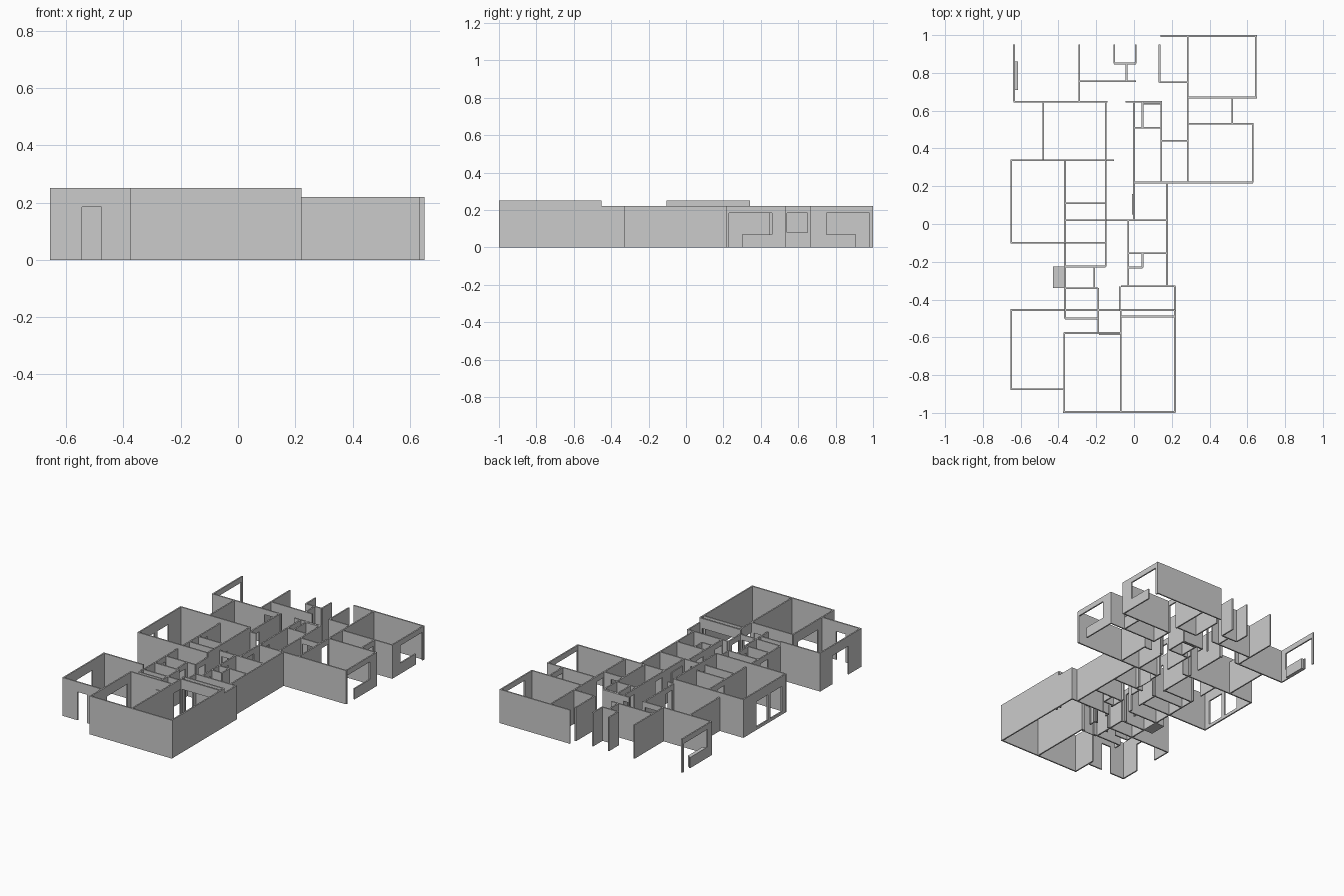
import bpy, bmesh
from mathutils import Matrix

T = 0.009          # wall thickness
LOW, TALL = 0.22, 0.25
HEAD, SILL = 0.185, 0.07


def box(bm, x0, x1, y0, y1, z0, z1):
    m = Matrix.Translation(((x0 + x1) / 2, (y0 + y1) / 2, (z0 + z1) / 2))
    m = m @ Matrix.Diagonal((x1 - x0, y1 - y0, z1 - z0, 1))
    bmesh.ops.create_cube(bm, size=1, matrix=m)


def run(bm, axis, c, a, b, h, holes):
    """One straight wall at coordinate c, from a to b, split round its openings."""
    def piece(p, q, z0, z1):
        if axis == 'x':
            box(bm, c - T / 2, c + T / 2, p, q, z0, z1)
        else:
            box(bm, p, q, c - T / 2, c + T / 2, z0, z1)
    pos = a
    for p, q, z0 in holes:
        if p > pos:
            piece(pos, p, 0, h)
        piece(p, q, HEAD, h)
        if z0 > 0:
            piece(p, q, 0, z0)
        pos = q
    if b > pos:
        piece(pos, b, 0, h)


def finish(name, bm):
    me = bpy.data.meshes.new(name)
    bm.to_mesh(me)
    bm.free()
    bpy.context.collection.objects.link(bpy.data.objects.new(name, me))


def walls(name, h, rows):
    bm = bmesh.new()
    for axis, c, a, b, *holes in rows:
        run(bm, axis, c, a, b, h, holes)
    finish(name, bm)


# Tall front living rooms and west balcony room
walls("front_room_walls", TALL, [
    ('y', -0.995, -0.375, 0.221),
    ('x', -0.37, -0.995, -0.575, (-0.83, -0.62, 0)),
    ('x', 0.217, -0.995, -0.455),
    ('x', -0.07, -0.995, -0.455, (-0.57, -0.5, 0)),
    ('y', -0.577, -0.37, -0.07, (-0.16, -0.09, 0)),
    ('y', -0.49, -0.07, 0.217, (-0.06, 0.2, 0)),
    ('y', -0.455, -0.08, 0.217, (-0.06, 0.2, 0)),
])
walls("west_balcony_walls", TALL, [
    ('y', -0.875, -0.655, -0.37, (-0.545, -0.477, 0)),
    ('x', -0.65, -0.875, -0.455, (-0.745, -0.58, 0)),
    ('y', -0.455, -0.655, -0.365),
])

# Tall middle west room with two tall windows
walls("middle_west_room_walls", TALL, [
    ('x', -0.65, -0.1, 0.34, (-0.055, 0.06, 0.02), (0.09, 0.205, 0.02)),
    ('y', -0.1, -0.655, -0.15),
    ('y', 0.338, -0.655, -0.15),
    ('x', -0.15, -0.1, 0.34, (0.03, 0.1, 0)),
])

# Service rooms between front rooms and the hall
walls("service_room_walls", LOW, [
    ('x', 0.217, -0.455, -0.33),
    ('x', -0.075, -0.455, -0.33, (-0.44, -0.36, 0)),
    ('y', -0.33, -0.07, 0.221),
    ('y', -0.455, -0.365, -0.07, (-0.17, -0.09, 0)),
    ('x', -0.19, -0.577, -0.34),
    ('y', -0.5, -0.365, -0.19, (-0.27, -0.21, 0)),
    ('y', -0.34, -0.365, -0.19),
    ('x', -0.21, -0.34, -0.225, (-0.32, -0.25, 0)),
    ('y', -0.225, -0.365, -0.15),
    ('x', -0.365, -0.5, 0.338, (-0.32, -0.24, SILL), (0.13, 0.2, 0)),
    ('x', -0.15, -0.225, -0.1, (-0.2, -0.13, 0)),
    ('y', 0.02, -0.365, -0.15),
    ('y', 0.11, -0.365, -0.15),
])
walls("middle_room_walls", LOW, [
    ('x', 0.175, -0.33, 0.22),
    ('x', -0.03, -0.33, 0.02, (-0.32, -0.25, 0), (-0.13, -0.06, 0)),
    ('y', -0.155, -0.03, 0.175),
    ('x', 0.045, -0.23, -0.155),
    ('y', -0.23, -0.03, 0.045),
    ('y', 0.02, -0.15, 0.175, (-0.13, -0.05, 0)),
    ('x', 0.0, 0.02, 0.65, (0.05, 0.16, 0), (0.25, 0.32, 0), (0.54, 0.61, 0)),
])

# North-east bedrooms, their corner windows and the link room
walls("northeast_room_walls", LOW, [
    ('y', 0.22, 0.0, 0.63),
    ('x', 0.628, 0.22, 0.53, (0.23, 0.30, 0), (0.30, 0.46, SILL)),
    ('y', 0.53, 0.285, 0.632),
    ('x', 0.52, 0.53, 0.67, (0.54, 0.65, 0.08)),
    ('y', 0.67, 0.285, 0.65),
    ('x', 0.645, 0.67, 0.997, (0.75, 0.91, SILL), (0.91, 0.98, 0)),
    ('y', 0.995, 0.14, 0.65),
    ('x', 0.285, 0.22, 0.995, (0.45, 0.52, 0), (0.68, 0.74, 0)),
    ('y', 0.44, 0.145, 0.285, (0.16, 0.23, 0)),
    ('x', 0.145, 0.22, 0.65, (0.45, 0.505, 0)),
    ('y', 0.648, -0.045, 0.145, (-0.04, 0.0, 0)),
    ('y', 0.636, 0.045, 0.145),
    ('x', 0.045, 0.51, 0.65),
    ('y', 0.51, 0.0, 0.145),
])

# North entrance and north-west rooms
walls("northwest_room_walls", LOW, [
    ('x', -0.635, 0.65, 0.95, (0.69, 0.87, SILL), (0.87, 0.935, 0)),
    ('y', 0.648, -0.639, -0.14, (-0.26, -0.16, 0)),
    ('x', -0.29, 0.65, 0.95),
    ('y', 0.755, -0.29, 0.01),
    ('x', -0.04, 0.755, 0.85),
    ('y', 0.85, -0.105, 0.01),
    ('x', -0.105, 0.85, 0.95),
    ('x', 0.01, 0.85, 0.95),
    ('x', 0.135, 0.75, 0.95),
    ('y', 0.75, 0.135, 0.285),
    ('x', -0.48, 0.34, 0.65, ),
    ('x', -0.15, 0.34, 0.65, (0.36, 0.43, 0)),
    ('y', 0.338, -0.15, -0.105),
])

# Solid window ledges and a door leaf
for name, dims in {
    "bay_ledge": (-0.43, -0.365, -0.34, -0.225, 0, SILL),
    "window_ledge": (-0.635, -0.615, 0.71, 0.86, 0, SILL),
    "sliding_door": (-0.185, -0.075, -0.588, -0.583, 0, HEAD),
    "hall_door": (-0.01, -0.005, 0.05, 0.16, 0, HEAD),
}.items():
    bm = bmesh.new()
    box(bm, *dims)
    finish(name, bm)
